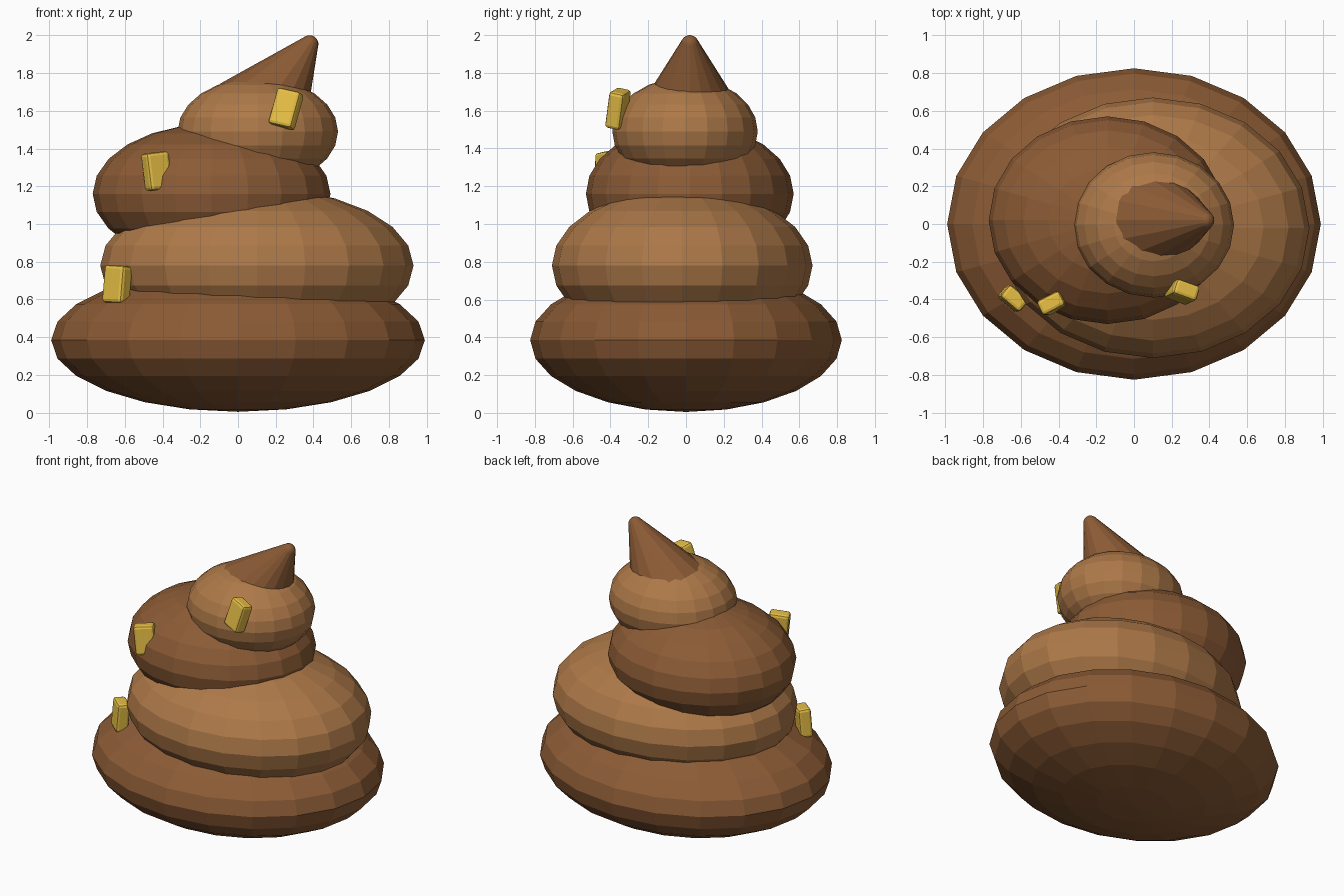
import bpy, math
from mathutils import Vector

if "Cube" in bpy.data.objects:
    bpy.data.objects.remove(bpy.data.objects["Cube"])


def material(name, color):
    m = bpy.data.materials.new(name)
    m.diffuse_color = (*color, 1)
    m.use_nodes = True
    m.node_tree.nodes["Principled BSDF"].inputs["Base Color"].default_value = m.diffuse_color
    return m


dark = material("dark_brown", (0.26, 0.105, 0.036))
light = material("light_brown", (0.42, 0.19, 0.065))
yellow = material("yellow", (0.80, 0.52, 0.06))


def coil(name, loc, radii, mat):
    bpy.ops.mesh.primitive_uv_sphere_add(segments=20, ring_count=12, radius=1, location=loc)
    o = bpy.context.object
    o.name = name
    o.scale = radii
    o.data.materials.append(mat)


# Stacked, squashed coils, each shifted sideways
coil("bottom_coil", (0, 0, 0.385), (0.99, 0.825, 0.38), dark)
coil("lower_coil", (0.10, -0.02, 0.78), (0.83, 0.69, 0.41), light)
coil("middle_coil", (-0.14, 0.02, 1.16), (0.63, 0.55, 0.37), dark)
coil("upper_coil", (0.105, -0.005, 1.49), (0.425, 0.385, 0.285), light)

# Leaning cone tip with a rounded end: profile spun round its axis
half = math.radians(26)
length, r_tip, sides = 0.55, 0.046, 16
z_tip = length - r_tip / math.sin(half)
profile = [(length * math.tan(half), 0)]
for i in range(4):
    a = half + (math.pi / 2 - half) * i / 4
    profile.append((r_tip * math.cos(a), z_tip + r_tip * math.sin(a)))
verts = [(r * math.cos(t * math.tau / sides), r * math.sin(t * math.tau / sides), z)
         for r, z in profile for t in range(sides)]
faces = [(k * sides + t, k * sides + (t + 1) % sides,
          (k + 1) * sides + (t + 1) % sides, (k + 1) * sides + t)
         for k in range(len(profile) - 1) for t in range(sides)]
verts.append((0, 0, z_tip + r_tip))
last = (len(profile) - 1) * sides
faces += [(last + t, last + (t + 1) % sides, len(verts) - 1) for t in range(sides)]
faces.append(tuple(reversed(range(sides))))
mesh = bpy.data.meshes.new("tip")
mesh.from_pydata(verts, [], faces)
mesh.materials.append(dark)
tip = bpy.data.objects.new("tip", mesh)
bpy.context.collection.objects.link(tip)
lean = math.radians(35)
tip.rotation_euler = (0, lean, 0)
tip.location = Vector((0.44, 0.02, 2.04)) - length * Vector((math.sin(lean), 0, math.cos(lean)))


# Rounded yellow kernels stuck in the surface
def kernel(name, loc, rot):
    bpy.ops.mesh.primitive_cube_add(size=1, location=loc,
                                    rotation=[math.radians(a) for a in rot])
    o = bpy.context.object
    o.name = name
    o.scale = (0.135, 0.085, 0.2)
    bpy.ops.object.transform_apply(location=False, rotation=False, scale=True)
    b = o.modifiers.new("bevel", "BEVEL")
    b.width = 0.018
    b.segments = 2
    o.data.materials.append(yellow)


kernel("upper_kernel", (0.255, -0.36, 1.61), (-12, 12, -20))
kernel("middle_kernel", (-0.43, -0.42, 1.28), (-4, -6, 27))
kernel("lower_kernel", (-0.64, -0.395, 0.68), (-4, 3, -40))
